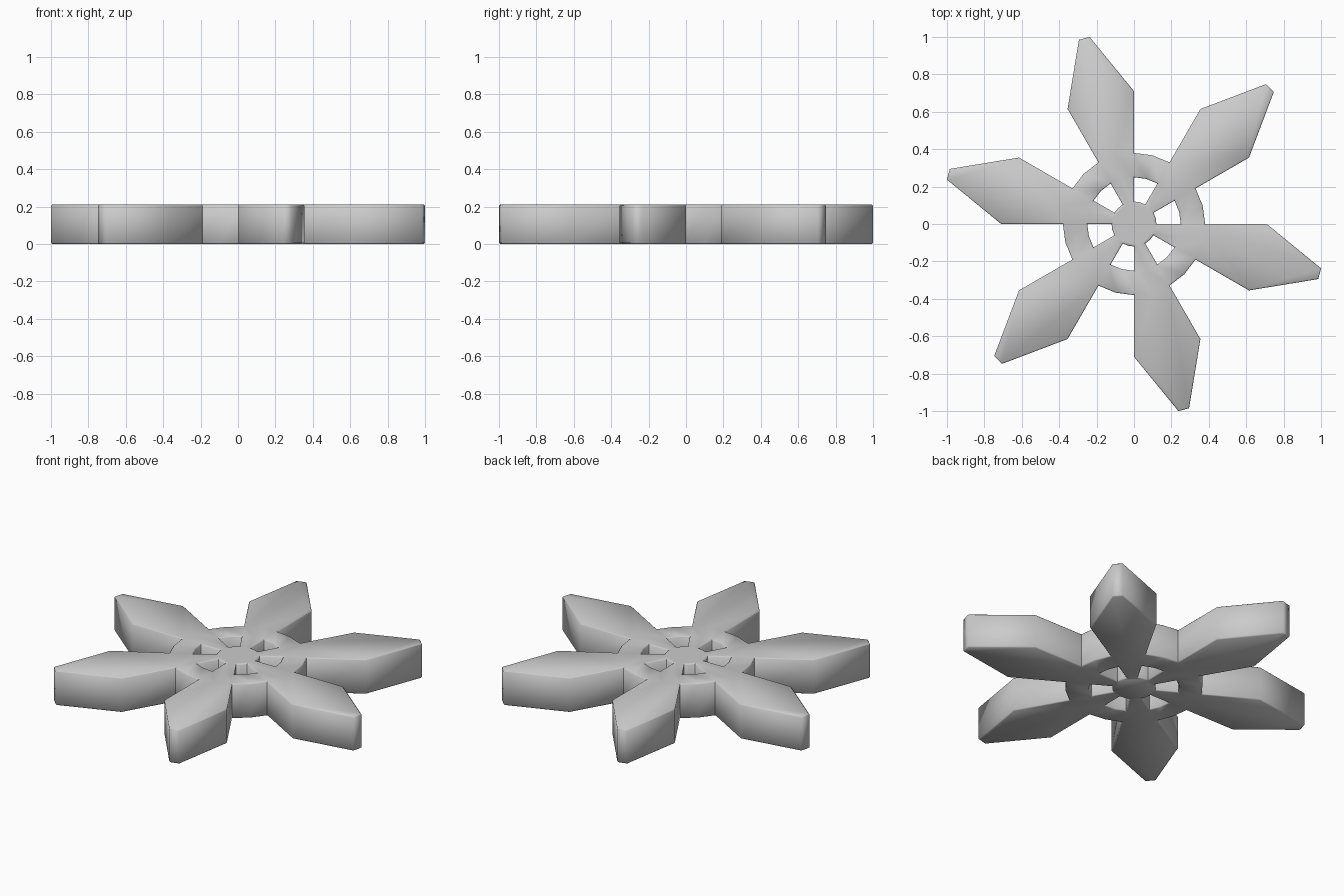
import bpy, bmesh
from math import radians, cos, sin, pi

if "Cube" in bpy.data.objects:
    bpy.data.objects.remove(bpy.data.objects["Cube"])

HEIGHT = 0.21
R_CORE, R_HOLE, R_RING, R_WIDE, R_TIP = 0.12, 0.25, 0.38, 0.71, 1.028
BEVEL = 0.006

bm = bmesh.new()


def face(points):
    """Add a flat face from (radius, angle in degrees) pairs."""
    bm.faces.new([bm.verts.new((r * cos(radians(a)), r * sin(radians(a)), 0))
                  for r, a in points])


def ring_part(r0, r1, a):
    face([(r0, a), (r1, a), (r1, a + 15), (r0, a + 15)])


# central disc
face([(R_CORE, 15 * i) for i in range(24)])

for k in range(6):
    a = 60 * k - 30
    # spoke between two holes
    for i in range(2):
        ring_part(R_CORE, R_HOLE, a + 15 * i)
    # outer ring, all the way round
    for i in range(4):
        ring_part(R_HOLE, R_RING, a + 15 * i)
    # blade
    face([(R_RING, a), (R_WIDE, a), (R_TIP, a + 13.35), (R_TIP, a + 16.65),
          (R_WIDE, a + 30), (R_RING, a + 30), (R_RING, a + 15)])

bmesh.ops.remove_doubles(bm, verts=bm.verts[:], dist=0.0005)

# give the flat outline its thickness
res = bmesh.ops.extrude_face_region(bm, geom=bm.faces[:], use_keep_orig=True)
for v in res["geom"]:
    if isinstance(v, bmesh.types.BMVert):
        v.co.z = HEIGHT
bmesh.ops.recalc_face_normals(bm, faces=bm.faces[:])

# fine bevel along the top and bottom rims
bm.normal_update()
rims = [e for e in bm.edges if len(e.link_faces) == 2
        and abs(e.verts[0].co.z - e.verts[1].co.z) < 1e-5
        and e.calc_face_angle() > 1]
bmesh.ops.bevel(bm, geom=rims, offset=BEVEL, segments=1, profile=0.5,
                affect='EDGES', clamp_overlap=True)

mesh = bpy.data.meshes.new("six_blade_star")
bm.to_mesh(mesh)
bm.free()
star = bpy.data.objects.new("six_blade_star", mesh)
bpy.context.collection.objects.link(star)
bpy.context.view_layer.objects.active = star
star.select_set(True)
bpy.ops.object.shade_smooth_by_angle(angle=radians(46))
